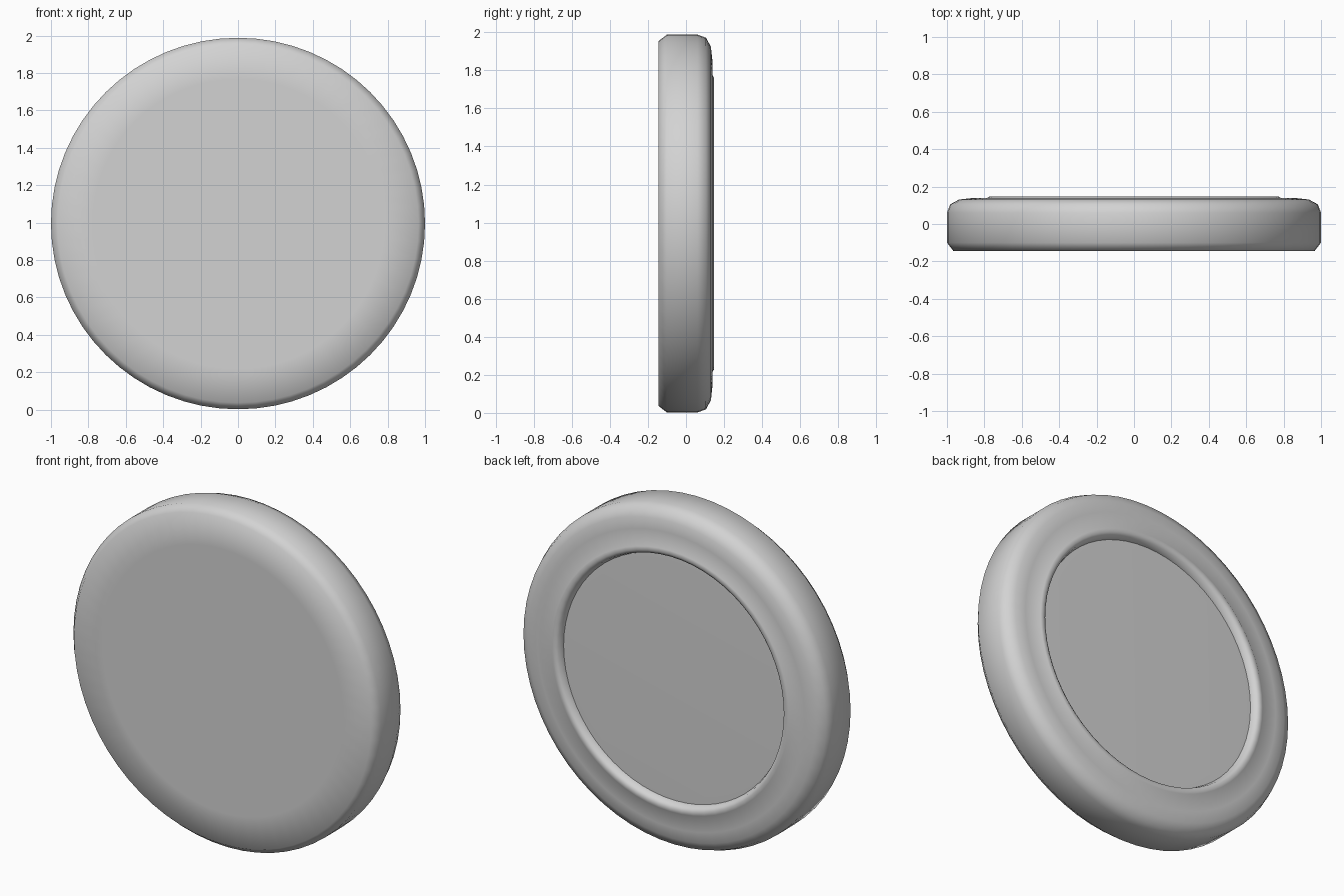
import bpy, bmesh, math
from mathutils import Matrix, Vector

cube = bpy.data.objects.get("Cube")
if cube:
    bpy.data.objects.remove(cube, do_unlink=True)

SIDES = 64
CENTRE = Vector((0, 0, 0.995))

grey = bpy.data.materials.new("light grey")
grey.use_nodes = True
colour = (0.65, 0.65, 0.65, 1)
grey.diffuse_color = colour
grey.node_tree.nodes["Principled BSDF"].inputs["Base Color"].default_value = colour


def lathe(name, profile):
    """Turn a (radius, y) profile around the y axis."""
    bm = bmesh.new()
    verts = [bm.verts.new((r, y, 0)) for r, y in profile]
    edges = [bm.edges.new(pair) for pair in zip(verts, verts[1:])]
    bmesh.ops.spin(bm, geom=verts + edges, cent=(0, 0, 0), axis=(0, 1, 0),
                   angle=math.tau, steps=SIDES, use_merge=True)
    bmesh.ops.remove_doubles(bm, verts=bm.verts, dist=0.0005)
    bmesh.ops.recalc_face_normals(bm, faces=bm.faces)
    # Slightly flattened in height, resting on the ground
    bm.transform(Matrix.Translation(CENTRE) @ Matrix.Diagonal((1, 1, 0.993, 1)))
    mesh = bpy.data.meshes.new(name)
    bm.to_mesh(mesh)
    bm.free()
    mesh.materials.append(grey)
    mesh.shade_smooth()
    obj = bpy.data.objects.new(name, mesh)
    bpy.context.collection.objects.link(obj)
    return obj


# Body: flat front, rounded rim, raised lip and shallow recess at the back
lathe("round_body", [
    (0, -0.145), (0.78, -0.145), (0.965, -0.145), (1, -0.1), (1, 0.06),
    (0.983, 0.105), (0.935, 0.131), (0.87, 0.138), (0.785, 0.139),
    (0.772, 0.147), (0.75, 0.148), (0.733, 0.138), (0.722, 0.105),
    (0.722, 0.08), (0, 0.08),
])

# Flat panel set into the recess
lathe("back_panel", [(0, 0.106), (0.68, 0.106), (0.722, 0.105),
                     (0.722, 0.085), (0, 0.085)])
bpy.data.objects["back_panel"].select_set(True)
bpy.context.view_layer.objects.active = bpy.data.objects["back_panel"]
bpy.ops.object.shade_smooth_by_angle(angle=math.radians(40))
